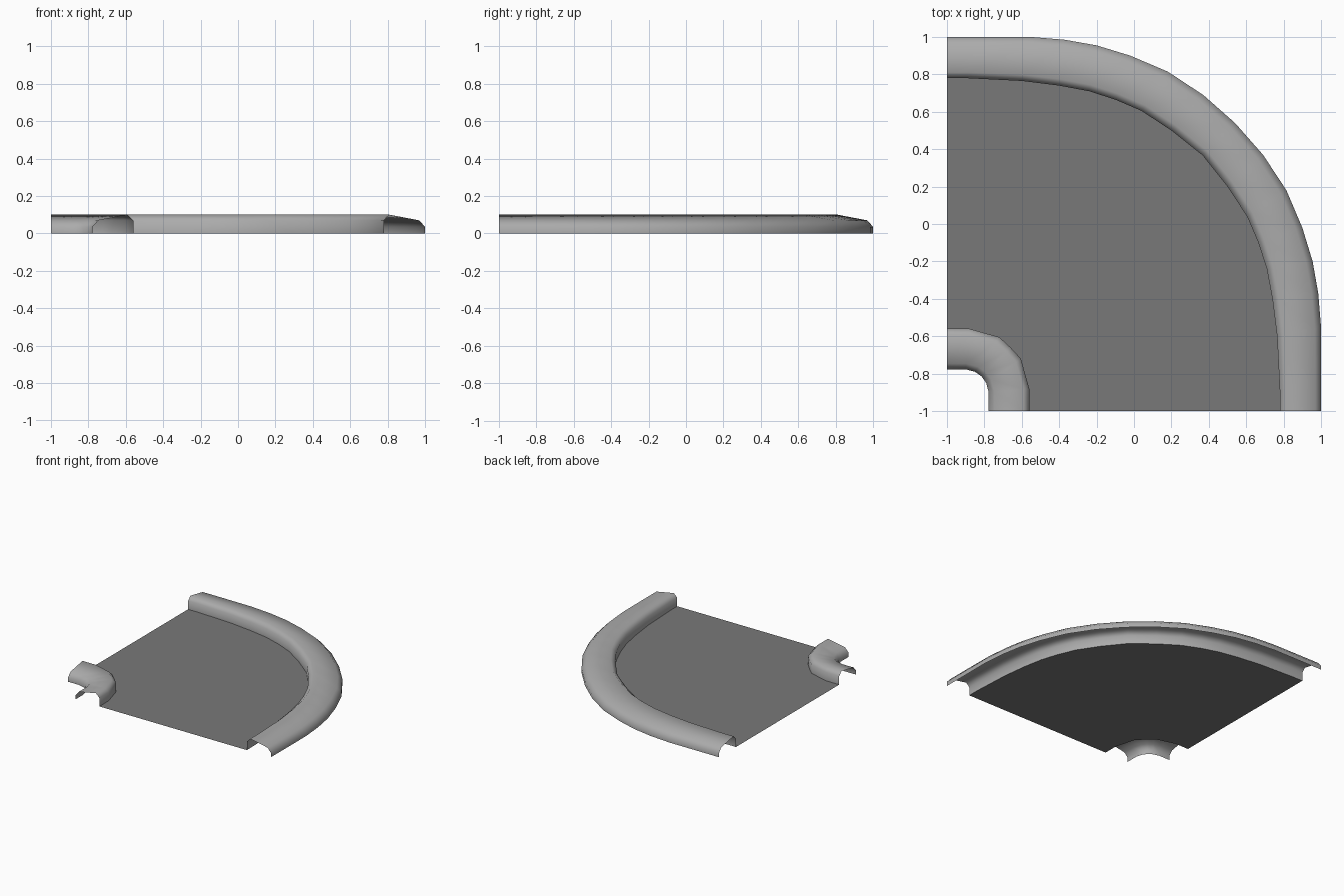
import bpy, math

if "Cube" in bpy.data.objects:
    bpy.data.objects.remove(bpy.data.objects["Cube"])


def make_material(name, grey):
    mat = bpy.data.materials.new(name)
    mat.diffuse_color = (grey, grey, grey, 1)
    mat.use_nodes = True
    mat.node_tree.nodes["Principled BSDF"].inputs["Base Color"].default_value = mat.diffuse_color
    return mat


def mirrored(half):
    """Complete a plan outline by reflecting it across the x = y diagonal."""
    return half + [(y, x) for x, y in reversed(half[:-1])]


def make_object(name, verts, faces, mat, smooth=False):
    mesh = bpy.data.meshes.new(name)
    mesh.from_pydata(verts, [], faces)
    mesh.update()
    mesh.materials.append(mat)
    obj = bpy.data.objects.new(name, mesh)
    bpy.context.collection.objects.link(obj)
    if smooth:
        bpy.ops.object.select_all(action='DESELECT')
        obj.select_set(True)
        bpy.context.view_layer.objects.active = obj
        bpy.ops.object.shade_smooth_by_angle(angle=math.radians(65))
    return obj


def make_kerb(name, road_edge, far_edge, flip):
    """Sweep the open hollow kerb profile between two plan outlines."""
    verts, faces, n = [], [], len(profile)
    for (ax, ay), (bx, by) in zip(road_edge, far_edge):
        verts += [(ax + (bx - ax) * t, ay + (by - ay) * t, z) for t, z in profile]
    for i in range(len(road_edge) - 1):
        for j in range(n - 1):
            a = i * n + j
            f = (a, a + n, a + n + 1, a + 1)
            faces.append(f[::-1] if flip else f)
    return make_object(name, verts, faces, concrete, smooth=True)


concrete = make_material("concrete", .41)
asphalt = make_material("asphalt", .19)

# Plan outlines, each given up to the diagonal
outer_far = mirrored([(-1, 1), (-.8, 1), (-.55, 1), (-.37, .985), (-.2, .955),
                      (-.02, .9), (.18, .815), (.37, .69), (.54, .54)])
outer_road = mirrored([(-1, .78), (-.9, .78), (-.6, .765), (-.4, .74), (-.24, .71),
                       (-.1, .665), (.04, .605), (.2, .5), (.367, .367)])
inner_road = mirrored([(-1, -.56), (-.88, -.56), (-.72, -.605), (-.66, -.66)])
inner_far = mirrored([(-1, -.777), (-.9, -.777), (-.85, -.79), (-.815, -.815)])

# Kerb cross-section: fraction across the kerb from the road, height
profile = [(0, 0), (0, .07), (.14, .1), (.86, .07), (1, .035), (1, 0)]

# Raised kerbs around the outside and inside of the bend
make_kerb("outer_kerb", outer_road, outer_far, flip=False)
make_kerb("inner_kerb", inner_road, inner_far, flip=True)

# Flat road surface between the kerbs
outline = [(x, y, 0) for x, y in inner_road + outer_road[::-1]]
road = make_object("road_surface", outline, [tuple(range(len(outline)))], asphalt)
if road.data.polygons[0].normal.z < 0:
    road.data.flip_normals()
